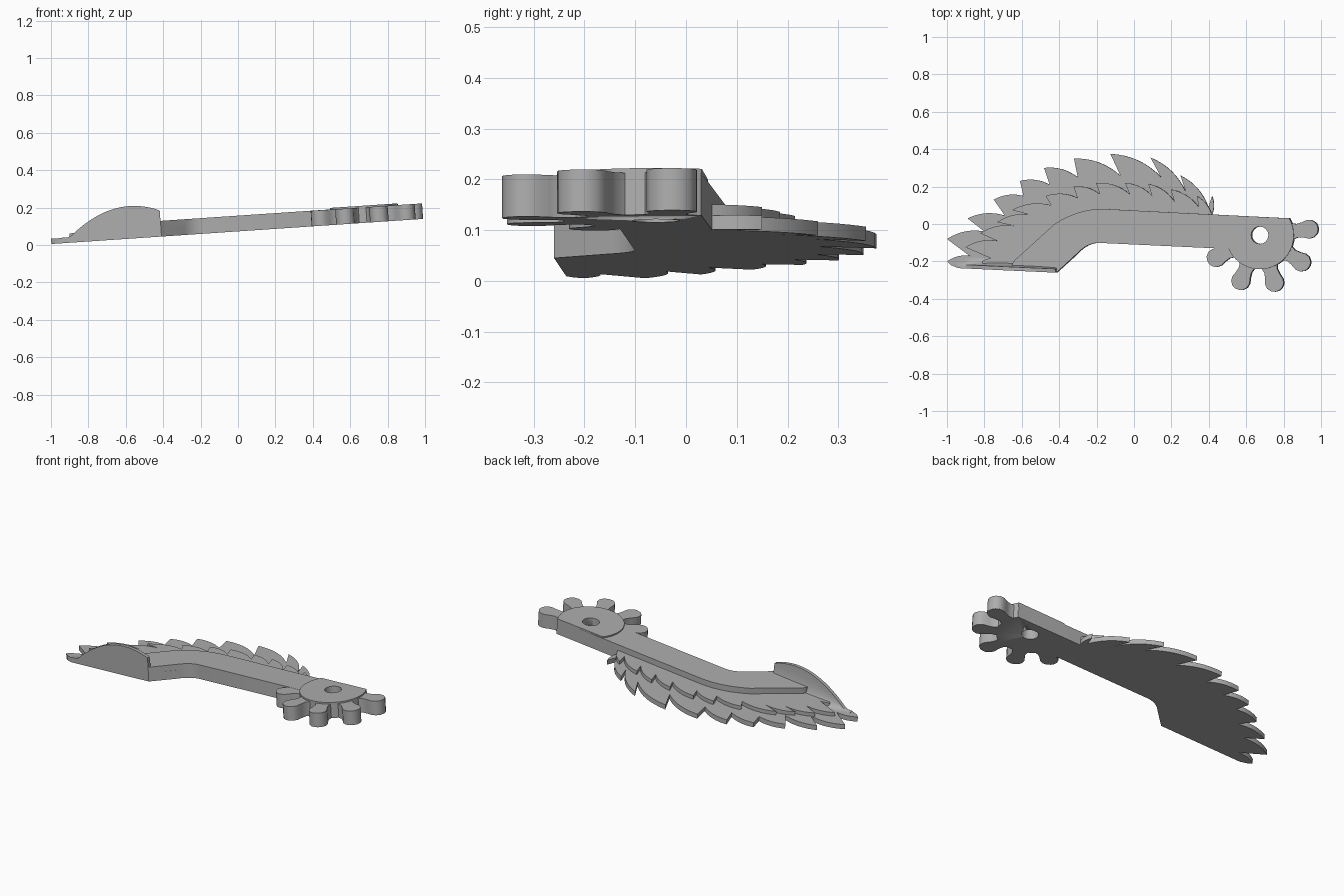
import bpy, bmesh, math
from mathutils import Vector, Matrix

cube = bpy.data.objects.get("Cube")
if cube:
    bpy.data.objects.remove(cube)

grey = bpy.data.materials.new("plain_grey")
grey.use_nodes = True
COLOR = (0.42, 0.42, 0.42, 1)
grey.diffuse_color = COLOR
grey.node_tree.nodes["Principled BSDF"].inputs["Base Color"].default_value = COLOR

# The whole model lies on a gently sloping plane
TILT = Matrix.Translation((0, 0, 0.0725)) @ Matrix.Rotation(-math.atan(0.0675), 4, 'Y')


def finish(name, bm):
    bmesh.ops.recalc_face_normals(bm, faces=bm.faces)
    mesh = bpy.data.meshes.new(name)
    bm.to_mesh(mesh)
    bm.free()
    mesh.materials.append(grey)
    mesh.transform(TILT)
    obj = bpy.data.objects.new(name, mesh)
    bpy.context.collection.objects.link(obj)
    bpy.ops.object.select_all(action='DESELECT')
    obj.select_set(True)
    bpy.context.view_layer.objects.active = obj
    bpy.ops.object.shade_smooth_by_angle(angle=math.radians(35))
    return obj


def plate(name, outline, height, base=0.0):
    bm = bmesh.new()
    face = bm.faces.new([bm.verts.new((p[0], p[1], base)) for p in outline])
    new = bmesh.ops.extrude_face_region(bm, geom=[face], use_keep_orig=True)["geom"]
    verts = [v for v in new if isinstance(v, bmesh.types.BMVert)]
    bmesh.ops.translate(bm, verts=verts, vec=(0, 0, height))
    return finish(name, bm)


def curve(a, c, b, n=8):
    a, b, c = Vector(a), Vector(b), Vector(c)
    return [a * (1 - t) ** 2 + c * 2 * t * (1 - t) + b * t * t
            for t in (i / n for i in range(n + 1))]


def feather_edge(points, bulge):
    # Points alternate tip, notch, tip...; each leading edge bows outward
    out = []
    for i in range(0, len(points) - 1, 2):
        a, b = Vector(points[i]), Vector(points[i + 1])
        d = b - a
        out += curve(a, (a + b) / 2 + Vector((-d.y, d.x)) * bulge, b)
    return out


# Feather rows
lower = [(-1, -.2), (-.88, -.17), (-1, -.08), (-.8, -.04), (-.89, .03), (-.69, .045),
         (-.75, .13), (-.59, .15), (-.61, .23), (-.45, .21), (-.48, .30), (-.3, .25),
         (-.32, .35), (-.07, .257), (-.125, .375), (.147, .25), (.09, .355),
         (.28, .17), (.25, .26), (.4, .09), (.42, .15), (.42, .05)]
upper = [(-.81, -.2), (-.76, -.185), (-.9, -.125), (-.73, -.09), (-.82, -.05), (-.64, -.01),
         (-.73, .01), (-.56, .05), (-.65, .075), (-.44, .1), (-.47, .15), (-.3, .14),
         (-.32, .2), (-.18, .16), (-.2, .22), (-.02, .16), (-.045, .22), (.1, .15),
         (.08, .215), (.22, .12), (.2, .185), (.35, .09), (.34, .15), (.42, .05)]
inner = [(.4, 0), (-.2, -.06), (-.3, -.16), (-.41, -.26)]
plate("lower_feathers", feather_edge(lower, 0.2) + inner + [(-.94, -.236), (-.98, -.22)], 0.028)
plate("upper_feathers", feather_edge(upper, 0.2) + inner + [(-.8, -.24)], 0.05)

# Bent arm
arm_outline = ([(.84, .03)] + curve((-.15, .08), (-.29, .085), (-.42, 0))
               + curve((-.63, -.19), (-.67, -.23), (-.62, -.25)) + [(-.41, -.26)]
               + curve((-.28, -.14), (-.235, -.1), (-.18, -.101)) + [(.55, -.135)])
arm = plate("arm", arm_outline, 0.084)

# Hub, with its back edge cut flat along the arm
CX, CY, R = .68, -.06, .182
hub_angles = [math.radians(145.5 + (390 - 145.5) * i / 40) for i in range(41)]
hub = plate("hub", [(CX + R * math.cos(a), CY + R * math.sin(a)) for a in hub_angles], 0.092)

# Gear teeth
side = [(.15, .05), (.18, .042), (.2, .036), (.23, .041), (.26, .05), (.285, .046), (.305, .03), (.313, .01)]
profile = side + [(r, -w) for r, w in reversed(side)]
for i, deg in enumerate((207, 247, 287, 327, 367)):
    turn = Matrix.Rotation(math.radians(deg), 2)
    plate(f"gear_tooth_{i + 1}", [turn @ Vector(p) + Vector((CX, CY)) for p in profile], 0.083)

# Pivot hole through hub and arm
hole = plate("pivot_cutter", [(CX + .046 * math.cos(i * math.tau / 32), CY + .046 * math.sin(i * math.tau / 32))
                              for i in range(32)], 0.4, -0.2)
for obj in (arm, hub):
    mod = obj.modifiers.new("pivot_hole", 'BOOLEAN')
    mod.object = hole
    mod.solver = 'EXACT'
    bpy.context.view_layer.objects.active = obj
    bpy.ops.object.modifier_apply(modifier=mod.name)
bpy.data.objects.remove(hole)

# Arched fin along the front edge, blended into the plate by a hollow fillet
bm = bmesh.new()
rings = []
for i in range(33):
    x = -.94 + .53 * i / 32
    y = -.236 - .024 * i / 32
    top = max(.03, .174 - 1.33 * (x + .57) ** 2)
    foot = min(top, .028)
    ring = [(y, 0), (y, top), (y + .02, top)]
    for k in range(1, 7):
        a = k / 6 * math.pi / 2
        ring.append((y + .06 - .04 * math.cos(a), top - (top - foot) * math.sin(a)))
    ring.append((y + .06, 0))
    rings.append([bm.verts.new((x, py, pz)) for py, pz in ring])
for a, b in zip(rings, rings[1:]):
    for j in range(len(a)):
        k = (j + 1) % len(a)
        bm.faces.new((a[j], a[k], b[k], b[j]))
bm.faces.new(rings[0])
bm.faces.new(rings[-1])
finish("fin", bm)
